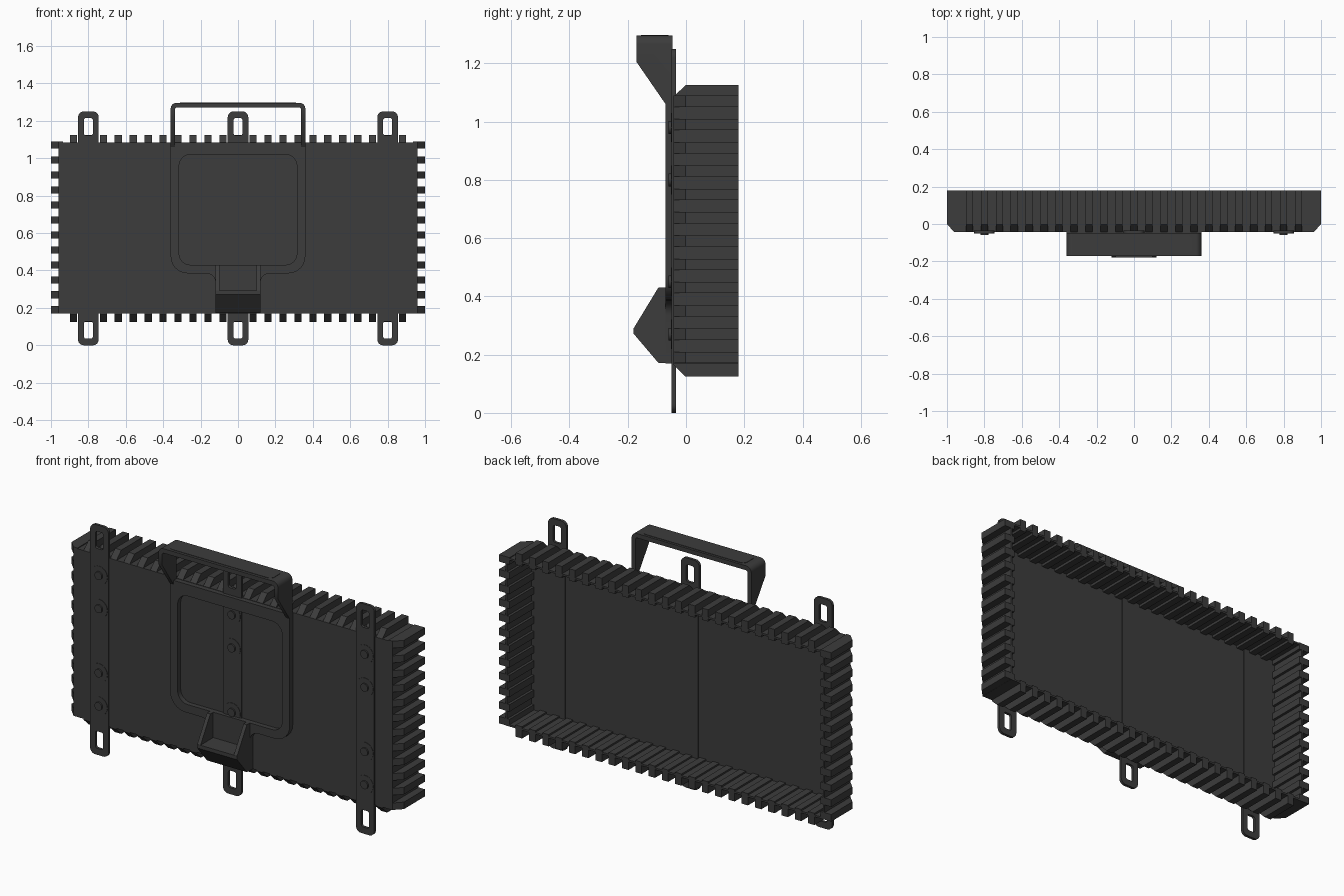
import bpy, bmesh, math
from mathutils import Vector

if "Cube" in bpy.data.objects:
    bpy.data.objects.remove(bpy.data.objects["Cube"])

mat = bpy.data.materials.new("dark_plastic")
mat.diffuse_color = (0.045, 0.045, 0.045, 1)
mat.use_nodes = True
mat.node_tree.nodes["Principled BSDF"].inputs["Base Color"].default_value = mat.diffuse_color


def finish(bm, name, smooth=False):
    bmesh.ops.remove_doubles(bm, verts=bm.verts, dist=1e-5)
    bmesh.ops.recalc_face_normals(bm, faces=bm.faces)
    me = bpy.data.meshes.new(name)
    bm.to_mesh(me)
    bm.free()
    me.materials.append(mat)
    ob = bpy.data.objects.new(name, me)
    bpy.context.collection.objects.link(ob)
    if smooth:
        bpy.ops.object.select_all(action='DESELECT')
        ob.select_set(True)
        bpy.context.view_layer.objects.active = ob
        bpy.ops.object.shade_smooth_by_angle(angle=math.radians(35))
    return ob


def prism(bm, pts, lo, hi, place):
    """Extrude a 2D profile from lo to hi; place maps (a, b, t) to xyz."""
    f = [bm.verts.new(place(a, b, lo)) for a, b in pts]
    g = [bm.verts.new(place(a, b, hi)) for a, b in pts]
    bm.faces.new(f)
    bm.faces.new(g[::-1])
    n = len(f)
    for i in range(n):
        bm.faces.new((f[i], g[i], g[(i + 1) % n], f[(i + 1) % n]))


def box(bm, x0, x1, y0, y1, z0, z1):
    prism(bm, [(x0, z0), (x1, z0), (x1, z1), (x0, z1)], y0, y1, lambda a, b, t: (a, t, b))


def rounded(corners, n=6):
    """Round polygon corners given as (x, z, radius)."""
    out = []
    for i, (x, z, r) in enumerate(corners):
        p = Vector((x, z))
        if r == 0:
            out.append(p)
            continue
        a = (Vector(corners[i - 1][:2]) - p).normalized() * r
        b = (Vector(corners[(i + 1) % len(corners)][:2]) - p).normalized() * r
        c = p + a + b
        for k in range(n + 1):
            t = k / n * math.pi / 2
            out.append(c - b * math.cos(t) - a * math.sin(t))
    return out


def rrect(x0, x1, z0, z1, r):
    return rounded([(x0, z0, r), (x1, z0, r), (x1, z1, r), (x0, z1, r)])


def plate(name, loops, y0, y1, cut=None):
    """Flat plate in the xz plane with holes, y0..y1 thick."""
    cu = bpy.data.curves.new(name, 'CURVE')
    cu.dimensions = '2D'
    cu.fill_mode = 'BOTH'
    cu.extrude = (y1 - y0) / 2
    for pts in loops:
        sp = cu.splines.new('POLY')
        sp.points.add(len(pts) - 1)
        for q, p in zip(sp.points, pts):
            q.co = (p[0], p[1], 0, 1)
        sp.use_cyclic_u = True
    tmp = bpy.data.objects.new(name + "_tmp", cu)
    bpy.context.collection.objects.link(tmp)
    me = bpy.data.meshes.new_from_object(tmp.evaluated_get(bpy.context.evaluated_depsgraph_get()))
    bpy.data.objects.remove(tmp)
    bm = bmesh.new()
    bm.from_mesh(me)
    for v in bm.verts:
        x, z, t = v.co
        v.co = (x, (y0 + y1) / 2 - t, z)
    bmesh.ops.remove_doubles(bm, verts=bm.verts, dist=1e-5)
    if cut:
        r = bmesh.ops.bisect_plane(bm, geom=bm.verts[:] + bm.edges[:] + bm.faces[:],
                                   plane_co=cut[0], plane_no=cut[1], clear_outer=True)
        edges = [e for e in r['geom_cut'] if isinstance(e, bmesh.types.BMEdge)]
        bmesh.ops.holes_fill(bm, edges=edges, sides=0)
    return finish(bm, name, True)


# tray: front sheet and thin walls, open at the back
bm = bmesh.new()
box(bm, -.96, .96, -.043, -.03, .17, 1.085)
for s in (-1, 1):
    box(bm, min(s * .95, s * .96), max(s * .95, s * .96), -.03, .18, .17, 1.085)
box(bm, -.95, .95, -.03, .18, .17, .18)
box(bm, -.95, .95, -.03, .18, 1.075, 1.085)
finish(bm, "tray")

# cooling ribs around all four walls, chamfered at the front
bm = bmesh.new()
rib = [(-.043, -.022), (-.043, .002), (-.002, .042), (.18, .042), (.18, -.022)]
for i in range(12):
    z = .19 + .08 * i
    for s in (-1, 1):
        prism(bm, rib, z - .019, z + .019, lambda a, b, t: (s * (.958 + b), a, t))
for i in range(23):
    x = -.88 + .08 * i
    prism(bm, rib, x - .019, x + .019, lambda a, b, t: (t, a, 1.083 + b))
    prism(bm, rib, x - .019, x + .019, lambda a, b, t: (t, a, .167 - b))
finish(bm, "cooling_ribs")

# three mounting straps with slotted tabs, back strips and screws
for x in (-.8, 0, .8):
    plate("mounting_strap", [rrect(x - .055, x + .055, 0, 1.25, .03),
                             rrect(x - .024, x + .024, .035, .128, .012),
                             rrect(x - .024, x + .024, 1.122, 1.215, .012)], -.05, -.035)
    bm = bmesh.new()
    box(bm, x - .055, x + .055, -.031, -.026, .18, 1.075)
    finish(bm, "back_strip")
    bm = bmesh.new()
    for z in (.27, .45, .8, .98):
        for r, y in ((.05, -.052), (.022, -.06)):
            pts = [(x + r * math.cos(k * math.pi / 12), z + r * math.sin(k * math.pi / 12)) for k in range(24)]
            prism(bm, pts, y, -.045, lambda a, b, t: (a, t, b))
    finish(bm, "strap_screws", True)

# bracket plate with rounded window
plate("bracket_plate", [rounded([(-.12, .17, 0), (.12, .17, 0), (.12, .385, .05), (.36, .385, .09),
                                 (.36, 1.083, 0), (-.36, 1.083, 0), (-.36, .385, .09), (-.12, .385, .05)]),
                        rrect(-.315, .315, .43, 1.02, .06)], -.07, -.043)

# carry handle: upside-down U with slanted front edges
plate("carry_handle", [rounded([(-.36, 1.06, 0), (-.338, 1.06, 0), (-.338, 1.272, .012), (.338, 1.272, .012),
                                (.338, 1.06, 0), (.36, 1.06, 0), (.36, 1.296, .03), (-.36, 1.296, .03)])],
      -.17, -.047, cut=((0, -.07, 1.06), (0, -.145, -.1)))
bm = bmesh.new()
prism(bm, rrect(-.31, .31, -.155, -.06, .025), 1.29, 1.298, lambda a, b, t: (a, b, t))
finish(bm, "handle_grip_pad")

# lower hook: wedge body with a pocket between two cheeks
bm = bmesh.new()
place = lambda a, b, t: (t, a, b)
prism(bm, [(-.045, .172), (-.095, .172), (-.18, .272), (-.18, .292), (-.07, .292), (-.07, .43), (-.045, .43)],
      -.12, .12, place)
for s in (-1, 1):
    prism(bm, [(-.068, .29), (-.18, .29), (-.095, .43), (-.068, .43)],
          min(s * .1, s * .12), max(s * .1, s * .12), place)
finish(bm, "lower_hook")
